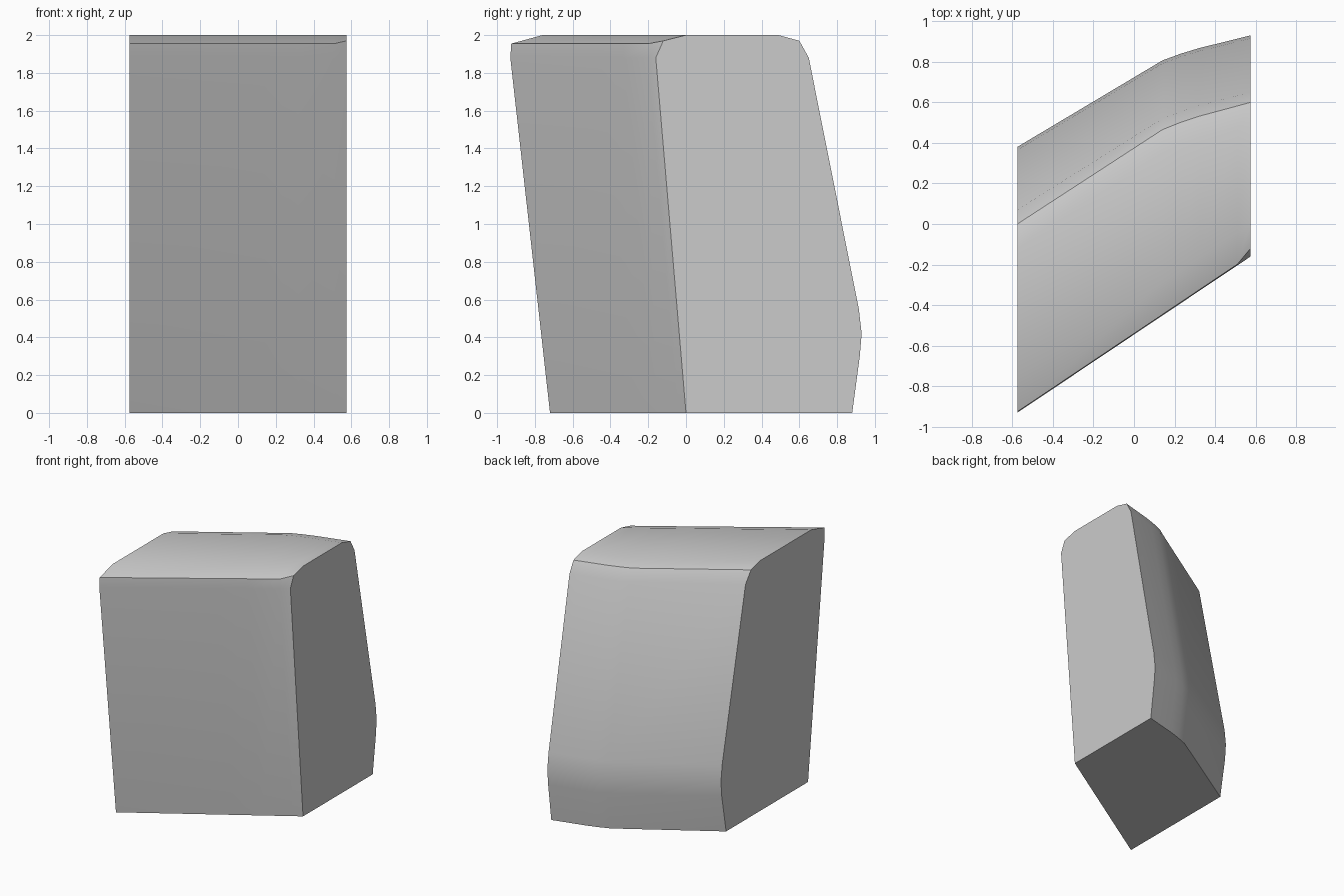
import bpy, bmesh

if "Cube" in bpy.data.objects:
    bpy.data.objects.remove(bpy.data.objects["Cube"])

HALF = 0.575

# Front rows, bottom to top: (y right, z right, y near right, z, y left); straight across
front = [
    (0.00, 0.00, -0.72, 0.00),
    (-0.16, 1.88, -0.93, 1.88),
    (-0.12, 1.97, -0.925, 1.955),
    (0.00, 2.00, -0.76, 2.00),
]
# Back rows, top to bottom: (y right, z, backward shift at the left side)
back = [
    (0.49, 2.00, 0.61),
    (0.60, 1.97, 0.60),
    (0.65, 1.88, 0.58),
    (0.915, 0.55, 0.55),
    (0.93, 0.42, 0.55),
    (0.92, 0.30, 0.55),
    (0.88, 0.00, 0.565),
]
# Stations along x with the share of the back shift (the back bends near the right)
stations = [(-HALF, 1.0), (0.14, 0.225), (0.23, 0.165), (0.32, 0.115),
            (0.51, 0.03), (HALF, 0.0)]


def section(x, share):
    """Closed side profile of the block at one station."""
    t = (x + HALF) / (2 * HALF)
    pts = []
    for i, (yr, zr, yl, zl) in enumerate(front):
        y, z = yl + (yr - yl) * t, zr
        if i == 2 and x < HALF:          # crease stays level, lifts at the corner
            y, z = yl + 0.67 * (x + HALF), zl
        pts.append((x, y, z))
    pts += [(x, yr - shift * share, z) for yr, z, shift in back]
    return pts


# Loft the sections into one solid block
bm = bmesh.new()
rings = [[bm.verts.new(p) for p in section(x, s)] for x, s in stations]
n = len(rings[0])
for a, b in zip(rings, rings[1:]):
    for i in range(n):
        j = (i + 1) % n
        bm.faces.new((a[i], a[j], b[j], b[i]))
bm.faces.new(rings[0])
bm.faces.new(rings[-1])
bmesh.ops.recalc_face_normals(bm, faces=bm.faces)

mesh = bpy.data.meshes.new("slanted_block")
bm.to_mesh(mesh)
bm.free()
block = bpy.data.objects.new("slanted_block", mesh)
bpy.context.collection.objects.link(block)

# Soft bends, crisp sides
bpy.context.view_layer.objects.active = block
block.select_set(True)
bpy.ops.object.shade_smooth_by_angle(angle=0.6)
